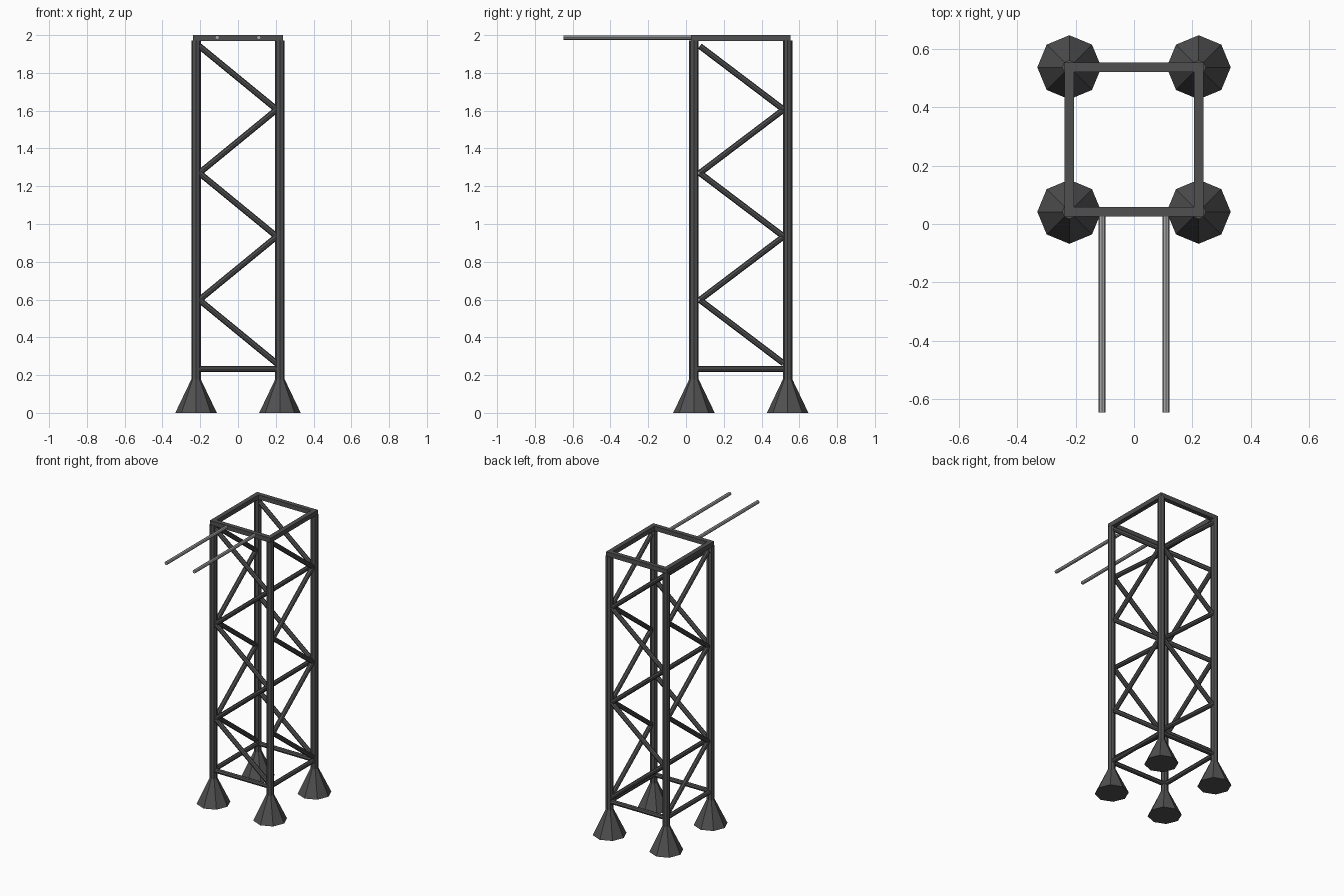
import bpy, math
from mathutils import Vector

if "Cube" in bpy.data.objects:
    bpy.data.objects.remove(bpy.data.objects["Cube"])

def material(name, v):
    m = bpy.data.materials.new(name)
    m.diffuse_color = (v, v, v, 1)
    m.use_nodes = True
    m.node_tree.nodes["Principled BSDF"].inputs["Base Color"].default_value = m.diffuse_color
    return m

DARK = material("dark_steel", 0.08)
LIGHT = material("bright_steel", 0.4)
X, Y0, Y1 = 0.222, 0.042, 0.538      # post centre lines
R = 0.016                            # brace radius

def tube(name, a, b, r, sides=8, mat=DARK, r2=None, turn=0.0):
    a, b = Vector(a), Vector(b)
    d = b - a
    bpy.ops.mesh.primitive_cone_add(vertices=sides, radius1=r, radius2=r if r2 is None else r2,
                                    depth=d.length, location=(a + b) / 2)
    o = bpy.context.object
    o.name = name
    o.rotation_mode = 'QUATERNION'
    q = d.to_track_quat('Z', 'Y')
    o.rotation_quaternion = q @ Vector((0, 0, 1)).rotation_difference(Vector((0, 0, 1)))
    for v in o.data.vertices:        # spin the section about its axis
        x, y = v.co.x, v.co.y
        v.co.x = x * math.cos(turn) - y * math.sin(turn)
        v.co.y = x * math.sin(turn) + y * math.cos(turn)
    o.data.materials.append(mat)
    return o

def bar(name, centre, size):
    bpy.ops.mesh.primitive_cube_add(size=1, location=centre)
    o = bpy.context.object
    o.name = name
    o.scale = size
    o.data.materials.append(DARK)

# corner posts on flared feet
for x in (-X, X):
    for y in (Y0, Y1):
        tube("corner_post", (x, y, 0.12), (x, y, 1.972), 0.025)
        tube("flared_foot", (x, y, 0), (x, y, 0.18), 0.11, r2=0.024)

# zigzag braces, alternating sides up the tower
nodes = [0.262 + 0.336 * i for i in range(6)]
for i in range(5):
    s = 1 if i % 2 == 0 else -1
    z0, z1 = nodes[i], nodes[i + 1]
    for y in (Y0, Y1):
        tube("cross_brace", (0.205 * s, y, z0), (-0.205 * s, y, z1), R)
    for x in (-X, X):
        tube("side_brace", (x, 0.295 + 0.222 * s, z0), (x, 0.295 - 0.222 * s, z1), R)

# lower tie bars and top square frame
T = 0.032
W, L, MY = 2 * X, Y1 - Y0, (Y0 + Y1) / 2
for y in (Y0, Y1):
    tube("lower_tie", (-X, y, 0.232), (X, y, 0.232), R)
    bar("top_frame_cross_bar", (0, y, 1.984), (W + T, T, T))
for x in (-X, X):
    tube("lower_side_tie", (x, Y0, 0.232), (x, Y1, 0.232), R)
    bar("top_frame_side_bar", (x, MY, 1.984), (T, L - T, T))

# two forward rods
for x in (-0.11, 0.11):
    tube("forward_rod", (x, Y0 - 0.01, 1.987), (x, -0.648, 1.987), 0.012, mat=LIGHT)
